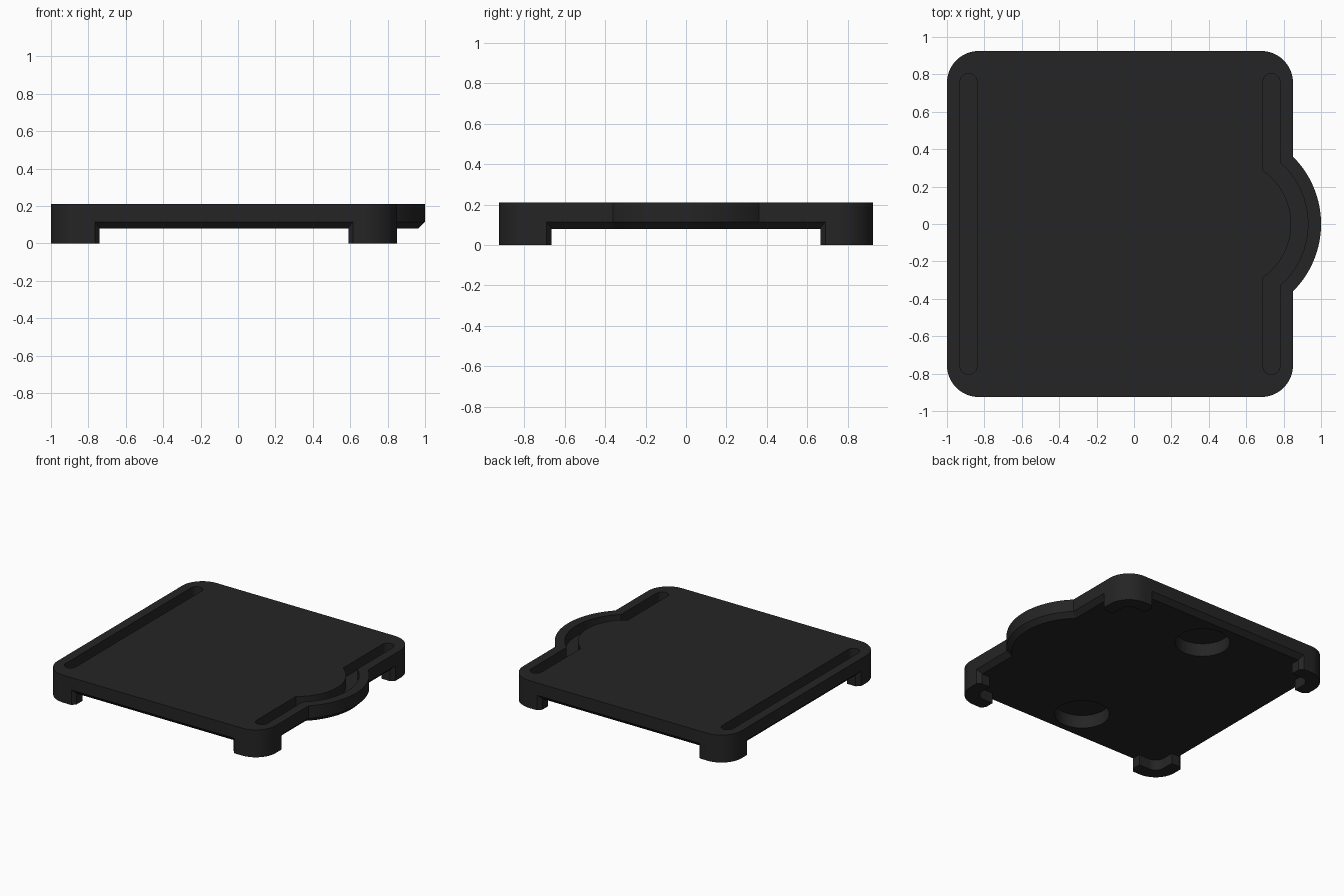
import bpy, bmesh, math

if "Cube" in bpy.data.objects:
    bpy.data.objects.remove(bpy.data.objects["Cube"])

CX, HALF, RAD = -0.075, 0.925, 0.17      # square plate centre, half size, corner radius
BX, BR = 0.493, 0.507                    # centre and radius of the side bulge
TOP, BOTTOM, EDGE = 0.21, 0.08, 0.115    # plate heights, EDGE = top of the lower chamfer

black = bpy.data.materials.new("matte black")
black.diffuse_color = (0.018, 0.018, 0.018, 1)
black.use_nodes = True
black.node_tree.nodes["Principled BSDF"].inputs["Base Color"].default_value = black.diffuse_color


def arc(cx, cy, r, a0, a1, n=14):
    return [(cx + r * math.cos(math.radians(a0 + (a1 - a0) * i / n)),
             cy + r * math.sin(math.radians(a0 + (a1 - a0) * i / n))) for i in range(n + 1)]


def loft(name, layers):
    """Closed solid through matching outlines, each given as (points, z)."""
    bm = bmesh.new()
    rings = [[bm.verts.new((x, y, z)) for x, y in pts] for pts, z in layers]
    n = len(rings[0])
    for low, high in zip(rings, rings[1:]):
        for i in range(n):
            j = (i + 1) % n
            bm.faces.new((low[i], low[j], high[j], high[i]))
    bm.faces.new(rings[0][::-1])
    bm.faces.new(rings[-1])
    bmesh.ops.recalc_face_normals(bm, faces=bm.faces)
    mesh = bpy.data.meshes.new(name)
    bm.to_mesh(mesh)
    bm.free()
    mesh.materials.append(black)
    ob = bpy.data.objects.new(name, mesh)
    bpy.context.collection.objects.link(ob)
    return ob


def smooth(ob):
    bpy.ops.object.select_all(action='DESELECT')
    bpy.context.view_layer.objects.active = ob
    ob.select_set(True)
    bpy.ops.object.shade_smooth_by_angle(angle=math.radians(30))


def plate_outline(d):
    """Rounded square with a bulge on the right, inset by d."""
    h, r, c = HALF - d, RAD - d, HALF - RAD
    a = math.degrees(math.acos((CX + h - BX) / (BR - d)))
    return (arc(CX + c, -c, r, -90, 0) + arc(BX, 0, BR - d, -a, a, 40)
            + arc(CX + c, c, r, 0, 90) + arc(CX - c, c, r, 90, 180)
            + arc(CX - c, -c, r, 180, 270))


# Plate with chamfered lower edge
plate = loft("plate", [(plate_outline(0.035), BOTTOM), (plate_outline(0), EDGE),
                       (plate_outline(0), TOP)])

# Straight slot on the left, curved slot following the bulge on the right
W, END, DEPTH = 0.045, 0.76, 0.08
straight = arc(-0.885, END, W, 0, 180) + arc(-0.885, -END, W, 180, 360)
ao = math.degrees(math.acos((0.78 - BX) / 0.437))
ai = math.degrees(math.acos((0.69 - BX) / 0.347))
curved = (arc(0.735, -END, W, 180, 360) + arc(BX, 0, 0.437, -ao, ao, 40)
          + arc(0.735, END, W, 0, 180) + arc(BX, 0, 0.347, ai, -ai, 40))
cutters = [loft("slot_cutter", [(p, TOP - DEPTH), (p, TOP + 0.1)]) for p in (straight, curved)]

# Two round pockets underneath
for s in (-1, 1):
    disc = arc(CX, s * 0.65, 0.19, 0, 352.5, 47)
    cutters.append(loft("pocket_cutter", [(disc, BOTTOM - 0.1), (disc, BOTTOM + 0.1)]))

bpy.context.view_layer.objects.active = plate
for c in cutters:
    mod = plate.modifiers.new("cut", 'BOOLEAN')
    mod.operation, mod.solver, mod.object = 'DIFFERENCE', 'EXACT', c
    bpy.ops.object.modifier_apply(modifier=mod.name)
for c in cutters:
    bpy.data.objects.remove(c)
smooth(plate)

# Curved corner legs, each a thick shell wrapped around a corner
c, t = HALF - RAD, 0.10
out, inn = HALF - 0.235, HALF - 0.26
shell = ([(HALF, out)] + arc(c, c, RAD, 0, 90) + [(out, HALF), (inn, HALF - 0.03), (inn, HALF - t)]
         + arc(c, c, RAD - t, 90, 0) + [(HALF - t, inn), (HALF - 0.03, inn)])
for sx, side in ((-1, "left"), (1, "right")):
    for sy, end in ((-1, "front"), (1, "back")):
        pts = [(CX + sx * x, sy * y) for x, y in shell]
        smooth(loft(f"{end}_{side}_leg", [(pts, 0), (pts, EDGE)]))
